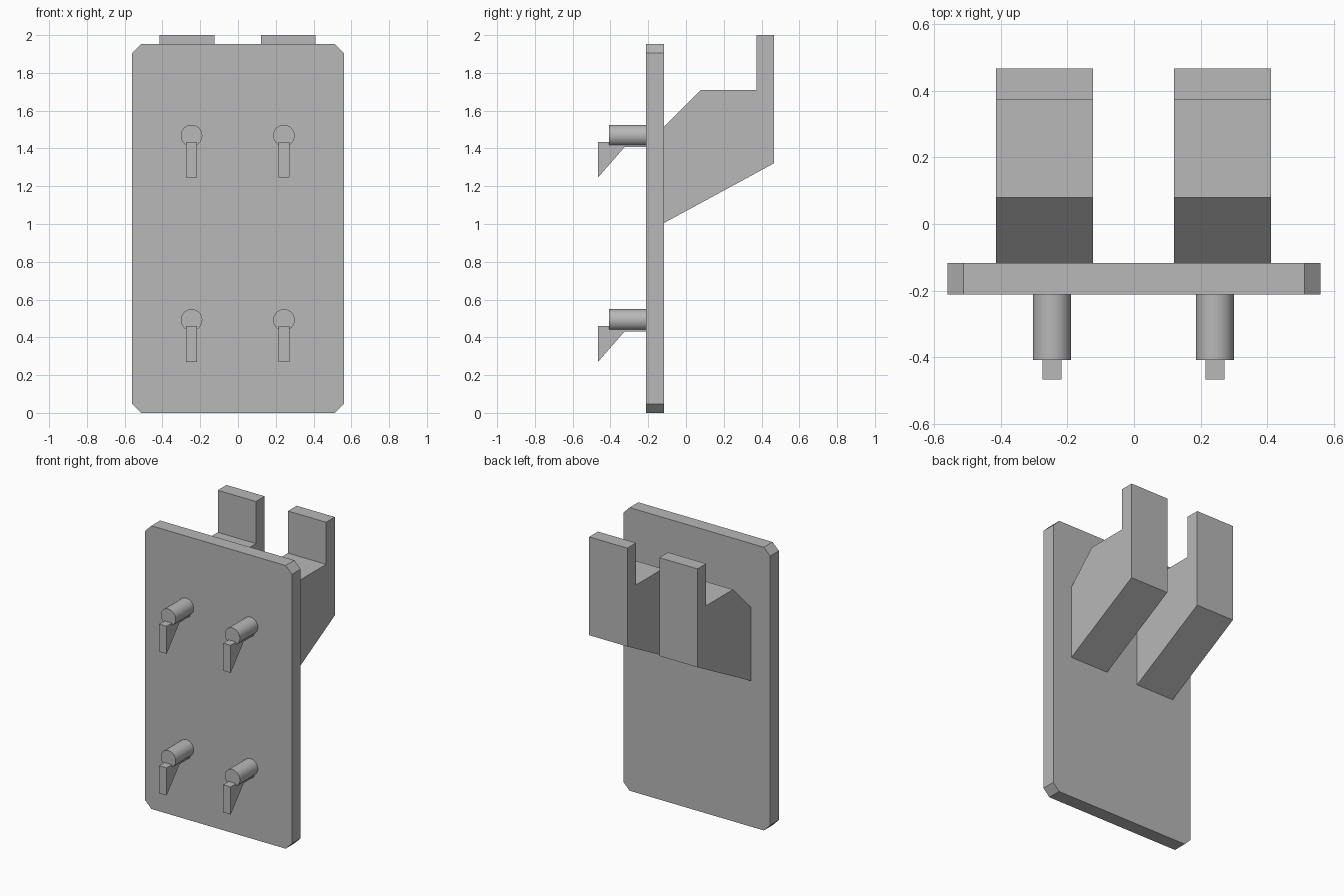
import bpy
import bmesh
from math import pi, radians
from mathutils import Matrix

cube = bpy.data.objects.get("Cube")
if cube:
    bpy.data.objects.remove(cube, do_unlink=True)

grey = bpy.data.materials.new("plain grey")
grey.use_nodes = True
colour = (0.48, 0.48, 0.48, 1)
grey.diffuse_color = colour
grey.node_tree.nodes["Principled BSDF"].inputs["Base Color"].default_value = colour


def add_object(name, bm):
    bmesh.ops.recalc_face_normals(bm, faces=bm.faces)
    mesh = bpy.data.meshes.new(name)
    bm.to_mesh(mesh)
    bm.free()
    mesh.materials.append(grey)
    obj = bpy.data.objects.new(name, mesh)
    bpy.context.collection.objects.link(obj)
    return obj


def extrude(name, points, depth):
    """Sweep a closed outline of 3D points along a depth vector."""
    bm = bmesh.new()
    face = bm.faces.new([bm.verts.new(p) for p in points])
    result = bmesh.ops.extrude_face_region(bm, geom=[face], use_keep_orig=True)
    verts = [v for v in result["geom"] if isinstance(v, bmesh.types.BMVert)]
    bmesh.ops.translate(bm, verts=verts, vec=depth)
    return add_object(name, bm)


def side_prism(name, profile, x, width, z=0):
    """Extrude a (y, z) profile across x."""
    points = [(x - width / 2, py, pz + z) for py, pz in profile]
    return extrude(name, points, (width, 0, 0))


FRONT, BACK = -0.212, -0.117

# Backing plate with cut corners
w, h, c = 0.56, 1.952, 0.048
outline = [(-w + c, 0), (w - c, 0), (w, c), (w, h - c),
           (w - c, h), (-w + c, h), (-w, h - c), (-w, c)]
extrude("backing_plate", [(x, FRONT, z) for x, z in outline], (0, BACK - FRONT, 0))

# Rear hanging hooks
hook = [(BACK, 1.005), (0.467, 1.322), (0.467, 2), (0.372, 2),
        (0.372, 1.71), (0.08, 1.71), (BACK, 1.513)]
for side, x in (("right", -0.269), ("left", 0.266)):
    side_prism(f"rear_hook_{side}", hook, x, 0.291)

# Front pegs, each with a pointed catch underneath
catch = [(-0.467, -0.033), (-0.467, -0.223), (-0.325, -0.061),
         (FRONT, -0.061), (FRONT, -0.033)]
radius, tip = 0.057, -0.408
for level, z in (("lower", 0.492), ("upper", 1.468)):
    for side, x in (("right", -0.246), ("left", 0.243)):
        bm = bmesh.new()
        place = Matrix.Translation((x, (tip + FRONT) / 2, z)) @ Matrix.Rotation(pi / 2, 4, "X")
        bmesh.ops.create_cone(bm, cap_ends=True, segments=48, radius1=radius,
                              radius2=radius, depth=FRONT - tip, matrix=place)
        peg = add_object(f"peg_{level}_{side}", bm)
        bpy.ops.object.select_all(action="DESELECT")
        peg.select_set(True)
        bpy.context.view_layer.objects.active = peg
        bpy.ops.object.shade_smooth_by_angle(angle=radians(30))
        side_prism(f"catch_{level}_{side}", catch, x, 0.057, z)
